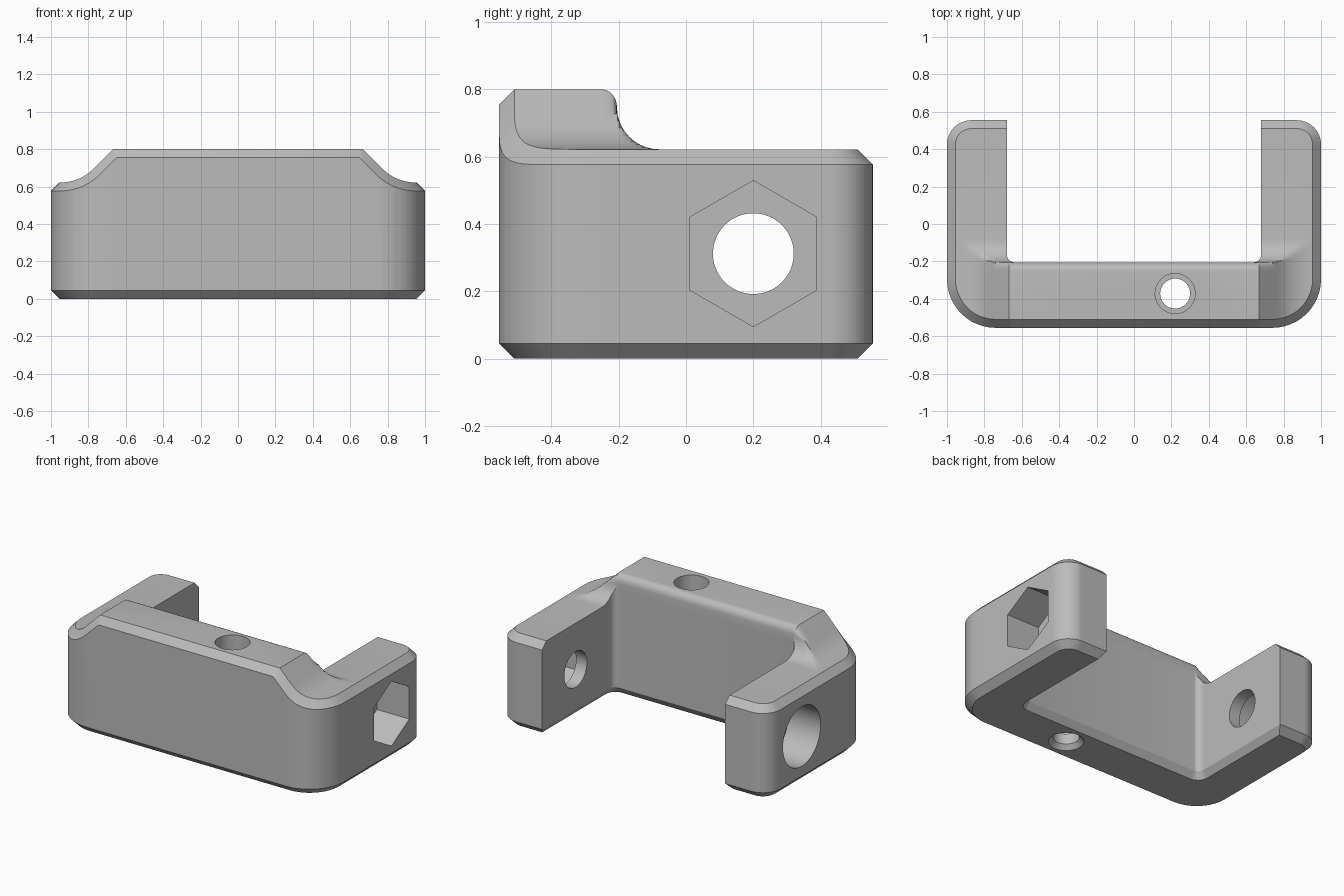
import bpy, bmesh
from math import sin, cos, pi, sqrt, radians
from mathutils import Matrix

old = bpy.data.objects.get("Cube")
if old:
    bpy.data.objects.remove(old, do_unlink=True)

ARM_X, END_Y, BAR_Y = 0.68, 0.555, -0.205   # inner arm face, arm end, bar back
ARM_Z, TOP_Z, CH = 0.622, 0.80, 0.045       # arm height, bar height, chamfer
SLOPE_X, DIP_X, DIP_R = 0.667, 0.949, 0.25  # shoulder slope and its fillet
FIL_Y, FIL_R = -0.08, 0.125                 # fillet behind the bar

grey = bpy.data.materials.new("plain grey")
grey.use_nodes = True
grey.diffuse_color = (0.5, 0.5, 0.5, 1)
grey.node_tree.nodes["Principled BSDF"].inputs["Base Color"].default_value = (0.5, 0.5, 0.5, 1)


def arc(cx, cy, r, a0, a1, n=12):
    angles = [radians(a0 + (a1 - a0) * i / n) for i in range(n + 1)]
    return [(cx + r * cos(a), cy + r * sin(a)) for a in angles]


def outline(inset, inner):
    """U-shaped plan, outer side moved in by inset, inner side by inner."""
    x, y = ARM_X + inner, END_Y - inset
    rb, rf, ri = 0.13, 0.26, 0.04
    bx, by, fx, fy = 1 - rb, END_Y - rb, 1 - rf, rf - END_Y
    pts = [(-x, y)]
    pts += arc(-bx, by, rb - inset, 90, 180) + arc(-fx, fy, rf - inset, 180, 270)
    pts += arc(fx, fy, rf - inset, 270, 360) + arc(bx, by, rb - inset, 0, 90)
    pts += [(x, y), (x, 0.45)]
    pts += arc(ARM_X - ri, BAR_Y + ri, ri + inner, 0, -90, 6)
    pts += arc(ri - ARM_X, BAR_Y + ri, ri + inner, -90, -180, 6)
    return pts + [(-x, 0.45)]


def shoulder(x, d):
    """Bar height across x, offset inwards by d."""
    x, r = abs(x), DIP_R + d
    if x >= DIP_X:
        return ARM_Z - d
    if x > DIP_X - r / sqrt(2):
        return ARM_Z + DIP_R - sqrt(r * r - (x - DIP_X) ** 2)
    return min(TOP_Z - d, TOP_Z + SLOPE_X - x - d * sqrt(2))


def back(y):
    """Bar height along y: rounded edge, then hollow fillet to the arms."""
    mid, edge = ARM_Z + FIL_R, BAR_Y - CH
    if y <= edge:
        return TOP_Z
    if y <= BAR_Y + 1e-5:
        return mid + (TOP_Z - mid) * sqrt(max(0, 1 - ((y - edge) / CH) ** 2))
    if y < FIL_Y:
        return mid - sqrt(max(0, FIL_R ** 2 - (y - FIL_Y) ** 2))
    return ARM_Z


# Body: stacked outlines, sliced where the top curves, then raised to height
bm = bmesh.new()
LOW, HIGH = 0.5, 0.55
layers = [(outline(CH, 0.03), 0), (outline(0, 0), CH),
          (outline(0, 0), LOW), (outline(CH, 0), HIGH)]
rings = [[bm.verts.new((x, y, z)) for x, y in pts] for pts, z in layers]
for a, b in zip(rings, rings[1:]):
    for i in range(len(a)):
        j = (i + 1) % len(a)
        bm.faces.new((a[i], a[j], b[j], b[i]))
bm.faces.new(rings[0][::-1])
bm.faces.new(rings[-1])

tangent = DIP_X - (DIP_R + CH) / sqrt(2)
cut_x = [SLOPE_X - CH * (sqrt(2) - 1), SLOPE_X]
cut_x += [tangent + (DIP_X - tangent) * i / 10 for i in range(11)]
cut_y = [BAR_Y - CH + CH * sin(pi / 2 * i / 6) for i in range(7)]
cut_y += [FIL_Y - FIL_R * cos(pi / 2 * i / 10) for i in range(1, 11)]
slices = [((s * x, 0, 0), (1, 0, 0)) for x in cut_x for s in (-1, 1)]
slices += [((0, y, 0), (0, 1, 0)) for y in cut_y]
for co, no in slices:
    bmesh.ops.bisect_plane(bm, geom=bm.verts[:] + bm.edges[:] + bm.faces[:],
                           dist=1e-5, plane_co=co, plane_no=no)
for v in bm.verts:
    if v.co.z > LOW - 0.01:
        d = CH * (HIGH - v.co.z) / (HIGH - LOW)
        v.co.z = min(shoulder(v.co.x, d), back(v.co.y) - d)
bmesh.ops.recalc_face_normals(bm, faces=bm.faces[:])
mesh = bpy.data.meshes.new("bracket_body")
bm.to_mesh(mesh)
bm.free()
mesh.materials.append(grey)
body = bpy.data.objects.new("bracket_body", mesh)
bpy.context.collection.objects.link(body)
bpy.context.view_layer.objects.active = body
body.select_set(True)


def drill(start, end, r1, r2, at, axis, sides=48):
    """Cut a round or polygonal hole from start to end along an axis."""
    hole = bmesh.new()
    move = Matrix.Translation((0, 0, (start + end) / 2))
    bmesh.ops.create_cone(hole, cap_ends=True, segments=sides, radius1=r1,
                          radius2=r2, depth=end - start, matrix=move)
    if axis == "X":
        hole.transform(Matrix.Rotation(pi / 2, 4, "Y"))
        if sides == 6:
            hole.transform(Matrix.Rotation(pi / 2, 4, "X"))
    hole.transform(Matrix.Translation(at))
    data = bpy.data.meshes.new("hole_cutter")
    hole.to_mesh(data)
    hole.free()
    data.materials.append(grey)
    cutter = bpy.data.objects.new("hole_cutter", data)
    cutter.hide_render = True
    bpy.context.collection.objects.link(cutter)
    mod = body.modifiers.new("hole", "BOOLEAN")
    mod.operation, mod.solver, mod.object = "DIFFERENCE", "EXACT", cutter
    bpy.ops.object.modifier_apply(modifier=mod.name)
    bpy.data.objects.remove(cutter, do_unlink=True)


# Cross bolt: through hole, hexagonal nut pocket, round head pocket
bolt = (0, 0.2, 0.312)
drill(-1.2, 1.2, 0.12, 0.12, bolt, "X")
drill(0.76, 1.2, 0.217, 0.217, bolt, "X", 6)
drill(-1.2, -0.76, 0.2, 0.2, bolt, "X")

# Upright hole in the bar, wider above and countersunk below
screw = (0.22, -0.372, 0)
drill(-0.1, 1, 0.08, 0.08, screw, "Z")
drill(0.1, 1, 0.107, 0.107, screw, "Z")
drill(-0.02, 0.03, 0.125, 0.08, screw, "Z")

bpy.ops.object.shade_smooth_by_angle(angle=radians(30))
